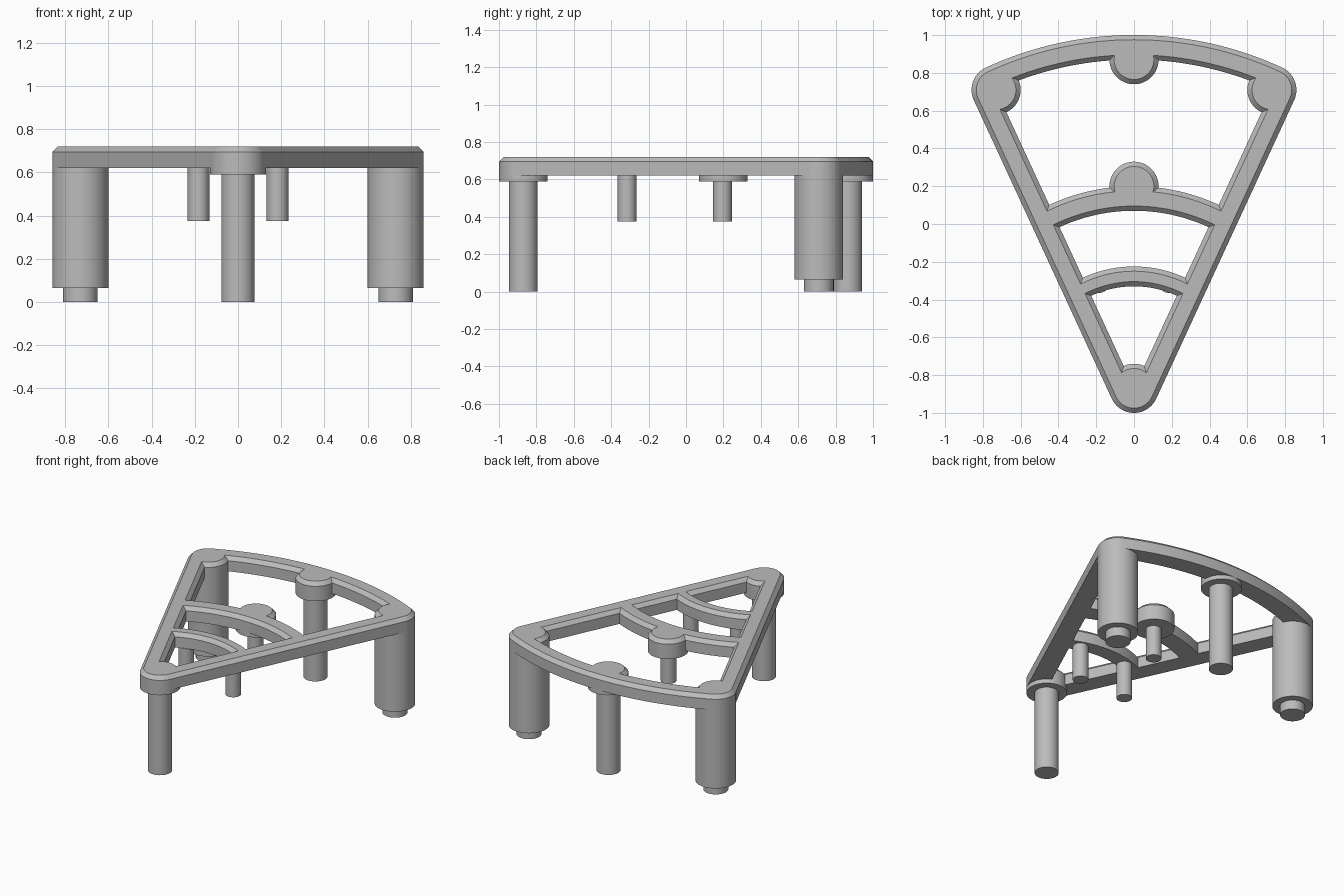
import bpy, bmesh, math
from mathutils import Vector

if "Cube" in bpy.data.objects:
    bpy.data.objects.remove(bpy.data.objects["Cube"])

TOP, UNDER, CH = 0.72, 0.62, 0.025      # top, underside and chamfer of the frame
W = 0.13                                # bar width, also pad radius
TIP = Vector((0, -0.87, 0))
CORNER = Vector((0.73, 0.71, 0))
HALF = math.atan2(CORNER.x, CORNER.y - TIP.y)   # half angle of the wedge
R = (CORNER - TIP).length

grey = bpy.data.materials.new("grey plastic")
grey.diffuse_color = (0.5, 0.5, 0.5, 1)
grey.use_nodes = True
grey.node_tree.nodes["Principled BSDF"].inputs["Base Color"].default_value = grey.diffuse_color


def make_object(name, bm):
    bmesh.ops.recalc_face_normals(bm, faces=bm.faces)
    mesh = bpy.data.meshes.new(name)
    bm.to_mesh(mesh)
    bm.free()
    mesh.materials.append(grey)
    ob = bpy.data.objects.new(name, mesh)
    bpy.context.collection.objects.link(ob)
    return ob


def smooth(ob):
    bpy.ops.object.select_all(action='DESELECT')
    ob.select_set(True)
    bpy.context.view_layer.objects.active = ob
    bpy.ops.object.shade_smooth_by_angle(angle=math.radians(30))


def bar(name, inner, outer):
    """Chamfered bar swept between matching lists of inner and outer edge points."""
    bm = bmesh.new()
    rings = []
    for a, b in zip(inner, outer):
        d = (b - a).normalized() * CH
        section = [(a, UNDER), (b, UNDER), (b, TOP - CH),
                   (b - d, TOP), (a + d, TOP), (a, TOP - CH)]
        rings.append([bm.verts.new((p.x, p.y, z)) for p, z in section])
    for r, s in zip(rings, rings[1:]):
        for i in range(6):
            j = (i + 1) % 6
            bm.faces.new((r[i], r[j], s[j], s[i]))
    bm.faces.new(rings[0])
    bm.faces.new(rings[-1])
    return make_object(name, bm)


def arc_bar(name, r0, r1, half, n=48):
    dirs = [Vector((math.sin(t), math.cos(t), 0))
            for t in (half * (2 * i / n - 1) for i in range(n + 1))]
    return bar(name, [TIP + d * r0 for d in dirs], [TIP + d * r1 for d in dirs])


def turned(name, profile, at, n=64):
    """Solid of revolution from (radius, z) points, closed with flat caps."""
    bm = bmesh.new()
    rings = [[bm.verts.new((at[0] + r * math.cos(2 * math.pi * i / n),
                            at[1] + r * math.sin(2 * math.pi * i / n), z))
              for i in range(n)] for r, z in profile]
    for a, b in zip(rings, rings[1:]):
        for i in range(n):
            j = (i + 1) % n
            bm.faces.new((a[i], a[j], b[j], b[i]))
    bm.faces.new(rings[0])
    bm.faces.new(rings[-1])
    return make_object(name, bm)


def pad(name, at, bottom):
    return turned(name, [(W, bottom), (W, TOP - CH), (W - CH, TOP)], at)


# Wedge frame: rim arc, two cross arcs, two side bars and round pads, all fused
frame = arc_bar("wedge_frame", R, R + W, HALF)
parts = [arc_bar("middle_arc", 0.94, 1.07, HALF + 0.05),
         arc_bar("small_arc", 0.54, 0.645, HALF + 0.09)]
for s in (-1, 1):
    end = Vector((s * CORNER.x, CORNER.y, 0))
    out = Vector((s * math.cos(HALF), -math.sin(HALF), 0)) * W
    parts.append(bar("side_bar", [TIP, end], [TIP + out, end + out]))
    parts.append(pad("corner_pad", end, UNDER))
for y in (TIP.y, 0.2, 0.87):
    parts.append(pad("post_pad", (0, y), 0.59))
for part in parts:
    mod = frame.modifiers.new("fuse", 'BOOLEAN')
    mod.operation, mod.solver, mod.object = 'UNION', 'EXACT', part
    bpy.context.view_layer.objects.active = frame
    bpy.ops.object.modifier_apply(modifier=mod.name)
    bpy.data.objects.remove(part)
smooth(frame)

# Thick corner legs with a narrow foot, and short pegs under the small arc
for s, side in ((-1, "left"), (1, "right")):
    smooth(turned(side + "_corner_leg",
                  [(0.08, 0), (0.08, 0.065), (W, 0.065), (W, UNDER)],
                  (s * CORNER.x, CORNER.y)))
    smooth(turned(side + "_short_peg", [(0.05, 0.375), (0.05, UNDER)],
                  (s * 0.183, -0.315), 32))

# Posts on the centre line
smooth(turned("front_post", [(0.077, 0), (0.077, 0.59)], TIP))
smooth(turned("back_post", [(0.077, 0), (0.077, 0.59)], (0, 0.865)))
smooth(turned("middle_peg", [(0.05, 0.375), (0.05, 0.59)], (0, 0.195), 32))
